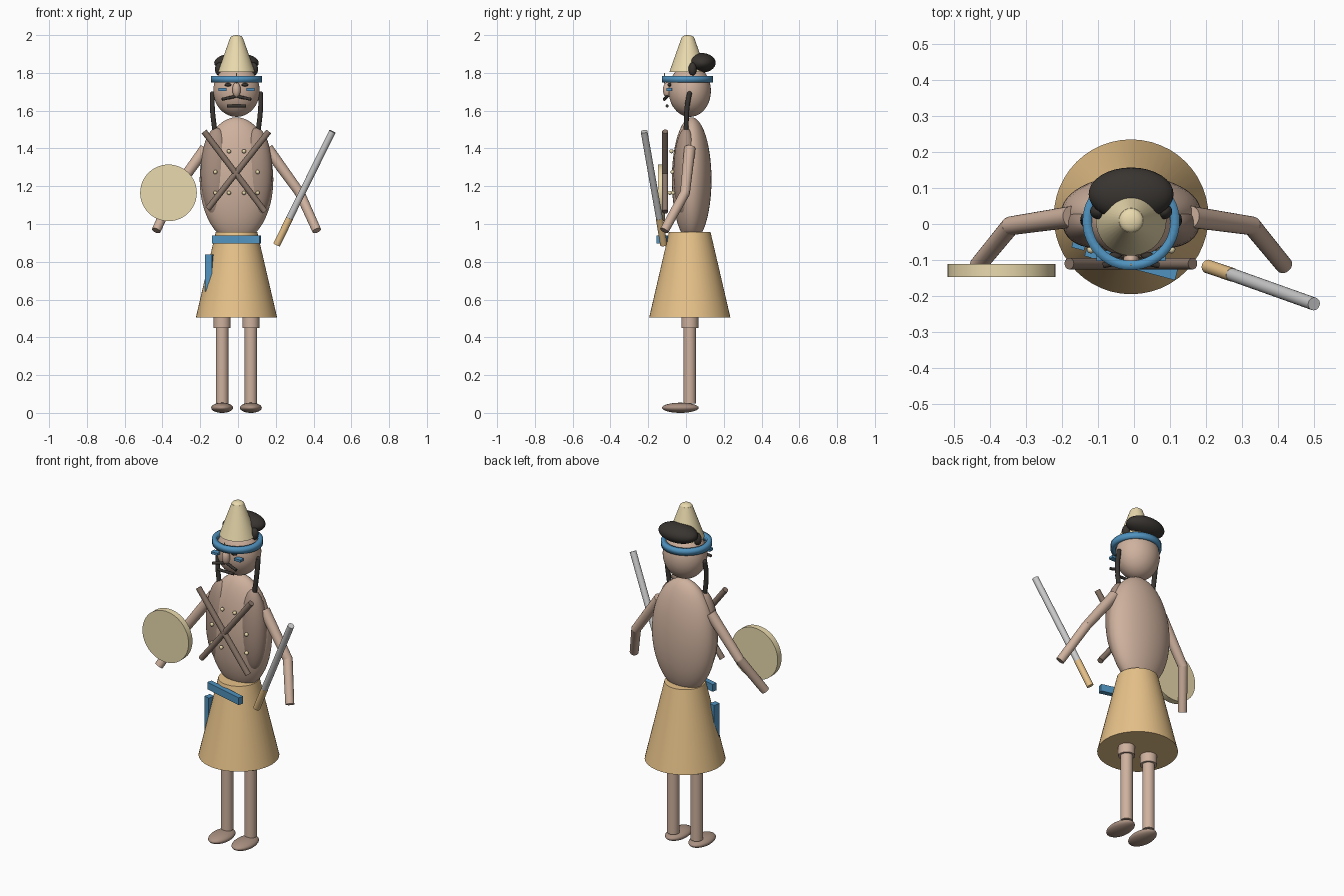
import bpy
from math import radians, sqrt
from mathutils import Vector

if "Cube" in bpy.data.objects:
    bpy.data.objects.remove(bpy.data.objects["Cube"])

CX = -0.008  # body axis


def material(name, rgb):
    m = bpy.data.materials.new(name)
    m.diffuse_color = (*rgb, 1)
    m.use_nodes = True
    m.node_tree.nodes["Principled BSDF"].inputs["Base Color"].default_value = m.diffuse_color
    return m


SKIN = material("skin", (0.62, 0.44, 0.34))
OCHRE = material("ochre", (0.80, 0.54, 0.25))
GOLD = material("gold", (0.82, 0.70, 0.42))
BLUE = material("blue", (0.08, 0.29, 0.52))
BLACK = material("black", (0.04, 0.035, 0.03))
BROWN = material("brown", (0.25, 0.18, 0.14))
LEATHER = material("leather", (0.40, 0.28, 0.22))
STEEL = material("steel", (0.65, 0.65, 0.64))


def finish(name, mat, angle=40):
    o = bpy.context.object
    o.name = name
    o.data.materials.append(mat)
    bpy.ops.object.shade_smooth_by_angle(angle=radians(angle))
    return o


def ball(name, loc, size, mat, seg=32):
    bpy.ops.mesh.primitive_uv_sphere_add(segments=seg, ring_count=seg // 2, location=loc)
    bpy.context.object.scale = size
    return finish(name, mat, 180)


def rod(name, a, b, r1, mat, r2=None, seg=24):
    a, b = Vector(a), Vector(b)
    d = b - a
    bpy.ops.mesh.primitive_cone_add(vertices=seg, radius1=r1, radius2=r1 if r2 is None else r2,
                                    depth=d.length, location=(a + b) / 2)
    bpy.context.object.rotation_euler = d.to_track_quat('Z', 'Y').to_euler()
    return finish(name, mat)


def box(name, loc, size, mat, turn=0):
    bpy.ops.mesh.primitive_cube_add(size=1, location=loc, rotation=(0, 0, turn))
    bpy.context.object.scale = size
    return finish(name, mat)


def tube(name, pts, r, mat):
    c = bpy.data.curves.new(name, 'CURVE')
    c.dimensions = '3D'
    c.bevel_depth = r
    c.use_fill_caps = True
    s = c.splines.new('BEZIER')
    s.bezier_points.add(len(pts) - 1)
    for p, co in zip(s.bezier_points, pts):
        p.co = co
        p.handle_left_type = p.handle_right_type = 'AUTO'
    o = bpy.data.objects.new(name, c)
    bpy.context.collection.objects.link(o)
    c.materials.append(mat)


# torso and skirt
ball("torso", (CX, 0.03, 1.235), (0.195, 0.105, 0.33), SKIN, 48)
rod("skirt", (CX, 0.02, 0.505), (CX, 0.02, 0.957), 0.215, OCHRE, 0.11, 48)
box("belt_sash", (CX, -0.108, 0.917), (0.26, 0.03, 0.042), BLUE, radians(-15))
box("side_cloth", (-0.151, -0.05, 0.74), (0.036, 0.04, 0.195), BLUE, radians(-15))

# head and headgear
ball("head", (CX, 0.02, 1.705), (0.123, 0.112, 0.138), SKIN, 40)
rod("hat", (CX, 0.01, 1.805), (CX, 0.01, 1.985), 0.098, GOLD, 0.034, 40)
ball("hat_tip", (CX, 0.01, 1.982), (0.034, 0.034, 0.018), GOLD)
ball("hair_bun", (CX, 0.083, 1.853), (0.118, 0.074, 0.052), BLACK)
bpy.ops.mesh.primitive_cylinder_add(vertices=48, radius=0.122, depth=0.034, end_fill_type='NOTHING',
                                    location=(CX, 0.007, 1.767))
band = finish("headband", BLUE)
thick = band.modifiers.new("thickness", 'SOLIDIFY')
thick.thickness = 0.026
thick.offset = 0

# face
ball("nose", (CX, -0.1, 1.71), (0.022, 0.022, 0.04), SKIN)
rod("mouth", (CX - 0.05, -0.1, 1.625), (CX + 0.05, -0.1, 1.625), 0.008, BLACK)
rod("forehead_mark", (CX, -0.113, 1.745), (CX, -0.113, 1.80), 0.003, GOLD)

# parts that repeat on both sides
for s, side in ((-1, "left"), (1, "right")):
    def at(x, y, z):
        return (CX + s * x, y, z)

    ball("eye_" + side, at(0.045, -0.088, 1.737), (0.018, 0.01, 0.009), BLACK)
    box("cheek_mark_" + side, at(0.075, -0.088, 1.712), (0.042, 0.03, 0.014), BLUE)
    rod("moustache_" + side, at(0.008, -0.1, 1.675), at(0.077, -0.115, 1.66), 0.008, BLACK)
    ball("hair_lock_" + side, at(0.09, 0.035, 1.82), (0.024, 0.022, 0.035), BLACK)
    tube("braid_" + side, [at(0.127, 0.018, 1.69), at(0.128, 0.006, 1.62), at(0.114, 0, 1.485)],
         0.013, BLACK)
    ball("braid_top_" + side, at(0.127, 0.018, 1.69), (0.013, 0.013, 0.013), BLACK, 16)

    # vest panel and studs
    ball("vest_panel_" + side, at(0.105, 0.0, 1.27), (0.085, 0.066, 0.24), LEATHER)
    for i, (x, z) in enumerate(((0.04, 1.385), (0.112, 1.275), (0.112, 1.165), (0.04, 1.165))):
        y = 0.03 - 0.105 * sqrt(1 - (x / 0.195) ** 2 - ((z - 1.235) / 0.33) ** 2)
        ball(f"vest_stud_{side}_{i}", at(x, y - 0.016, z), (0.011, 0.011, 0.011), GOLD, 12)

    # arm
    shoulder, elbow, hand = at(0.165, 0.02, 1.40), at(0.335, -0.005, 1.165), at(0.425, -0.115, 0.965)
    rod("upper_arm_" + side, shoulder, elbow, 0.03, SKIN, 0.026)
    ball("elbow_" + side, elbow, (0.026, 0.026, 0.026), SKIN, 20)
    rod("forearm_" + side, elbow, hand, 0.026, SKIN, 0.024)

    # leg
    rod("thigh_" + side, at(0.076, 0.02, 0.45), at(0.076, 0.02, 0.56), 0.045, SKIN)
    rod("shin_" + side, at(0.076, 0.02, 0.05), at(0.076, 0.02, 0.47), 0.033, SKIN)
    ball("foot_" + side, at(0.076, -0.03, 0.027), (0.058, 0.097, 0.027), LEATHER)

# crossed chest straps
rod("chest_strap_a", (-0.18, -0.11, 1.49), (0.143, -0.11, 1.065), 0.016, BROWN)
rod("chest_strap_b", (0.163, -0.11, 1.49), (-0.16, -0.11, 1.08), 0.016, BROWN)

# shield and blade
rod("shield", (-0.368, -0.111, 1.165), (-0.368, -0.147, 1.165), 0.15, GOLD, seg=48)
rod("blade", (0.27, -0.14, 1.025), (0.50, -0.222, 1.49), 0.018, STEEL)
rod("blade_grip", (0.205, -0.118, 0.89), (0.273, -0.141, 1.03), 0.019, OCHRE)
